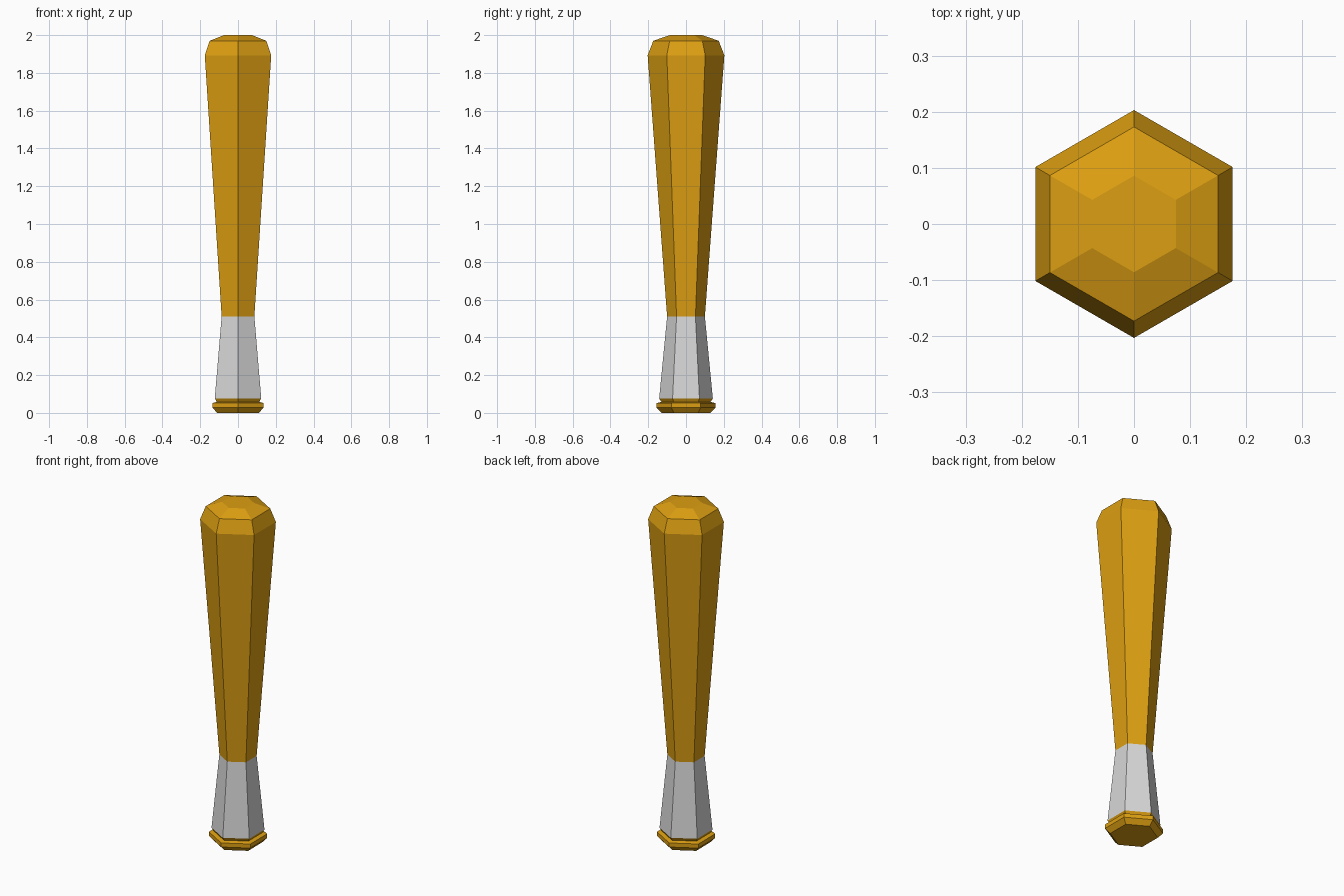
import bpy, bmesh, math

cube = bpy.data.objects.get("Cube")
if cube:
    bpy.data.objects.remove(cube, do_unlink=True)

SIDES = 6


def material(name, rgb):
    mat = bpy.data.materials.new(name)
    mat.use_nodes = True
    color = (*rgb, 1.0)
    mat.diffuse_color = color
    mat.node_tree.nodes["Principled BSDF"].inputs["Base Color"].default_value = color
    return mat


def hex_lathe(name, profile, mat, cap_bottom=False, cap_top=False):
    """Skin hexagonal rings given as (radius, height), corners on the y axis."""
    bm = bmesh.new()
    rings = []
    for radius, z in profile:
        angles = [math.pi / 2 + math.tau * i / SIDES for i in range(SIDES)]
        rings.append([bm.verts.new((radius * math.cos(a), radius * math.sin(a), z))
                      for a in angles])
    for low, high in zip(rings, rings[1:]):
        for i in range(SIDES):
            j = (i + 1) % SIDES
            bm.faces.new((low[i], low[j], high[j], high[i]))
    if cap_bottom:
        bm.faces.new(rings[0][::-1])
    if cap_top:
        bm.faces.new(rings[-1])
    mesh = bpy.data.meshes.new(name)
    bm.to_mesh(mesh)
    bm.free()
    mesh.materials.append(mat)
    obj = bpy.data.objects.new(name, mesh)
    bpy.context.collection.objects.link(obj)
    return obj


wood = material("golden wood", (0.72, 0.345, 0.006))
wrap = material("light grey wrap", (0.68, 0.68, 0.68))

# Flared knob at the foot, with a narrow groove under the grip
hex_lathe("knob", [(0.128, 0), (0.156, 0.028), (0.156, 0.052),
                   (0.13, 0.058), (0.142, 0.077)], wood, cap_bottom=True)

# Tapered wrapped handle
hex_lathe("grip", [(0.142, 0.077), (0.1, 0.51)], wrap)

# Long barrel widening to a chamfered, flat-topped end
hex_lathe("barrel", [(0.1, 0.51), (0.203, 1.893), (0.173, 1.97),
                     (0.086, 2.0)], wood, cap_top=True)
